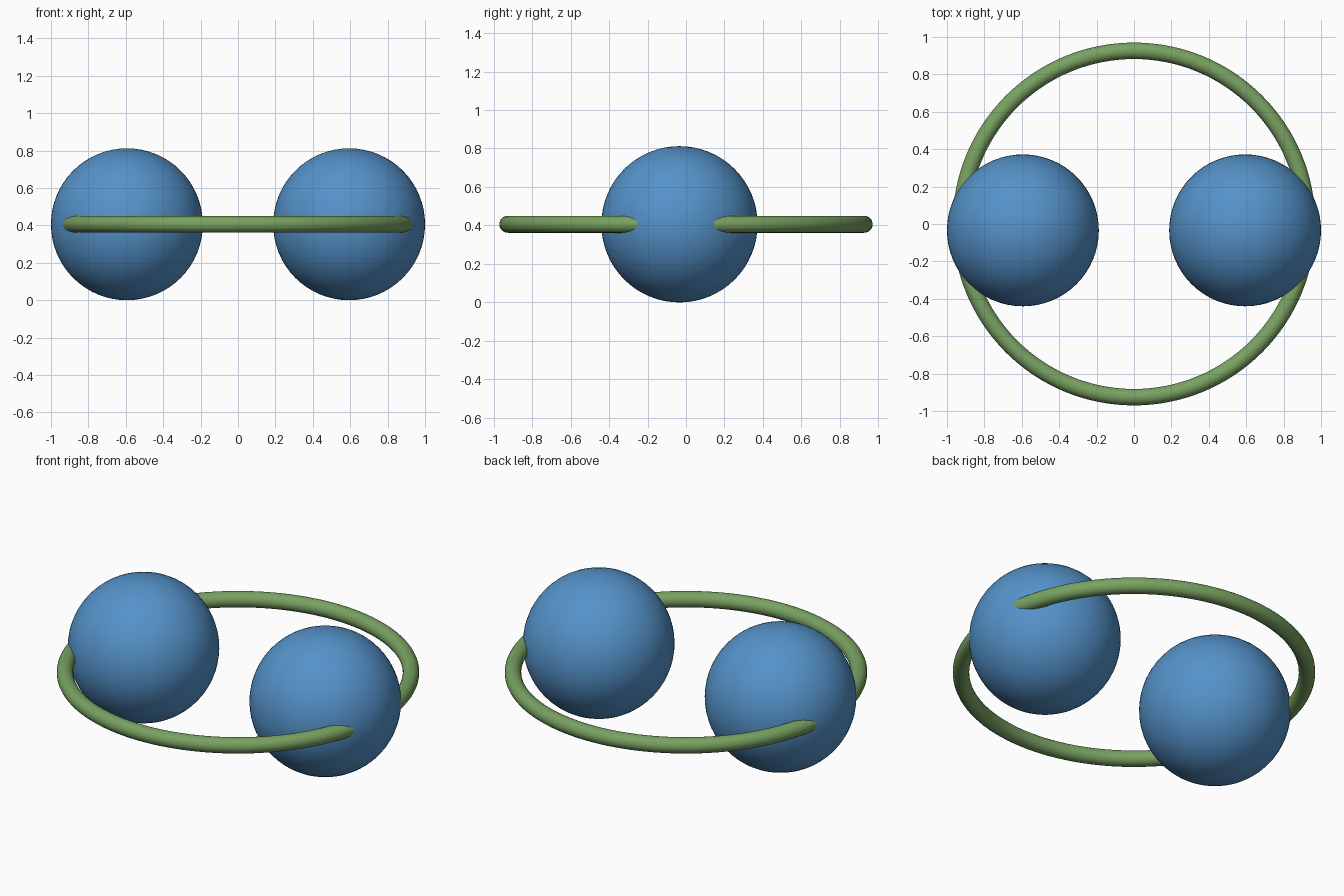
import bpy

cube = bpy.data.objects.get("Cube")
if cube:
    bpy.data.objects.remove(cube, do_unlink=True)


def material(name, colour):
    mat = bpy.data.materials.new(name)
    mat.use_nodes = True
    mat.diffuse_color = colour
    mat.node_tree.nodes["Principled BSDF"].inputs["Base Color"].default_value = colour
    return mat


def finish(name, mat):
    obj = bpy.context.object
    obj.name = name
    obj.data.materials.append(mat)
    bpy.ops.object.shade_smooth()


blue = material("blue", (0.09, 0.29, 0.59, 1))
green = material("green", (0.19, 0.36, 0.12, 1))

BALL_RADIUS = 0.406
BALL_X = 1 - BALL_RADIUS
RING_TUBE = 0.044
RING_OUTER = 0.97

# Pair of balls, set slightly forward of the ring centre
for side, sign in (("left", 1), ("right", -1)):
    bpy.ops.mesh.primitive_uv_sphere_add(
        segments=64, ring_count=32, radius=BALL_RADIUS,
        location=(sign * BALL_X, -0.034, BALL_RADIUS))
    finish(side + "_ball", blue)

# Horizontal hoop passing through both balls
bpy.ops.mesh.primitive_torus_add(
    major_radius=RING_OUTER - RING_TUBE, minor_radius=RING_TUBE,
    major_segments=128, minor_segments=24, location=(0, 0, BALL_RADIUS))
finish("hoop", green)
